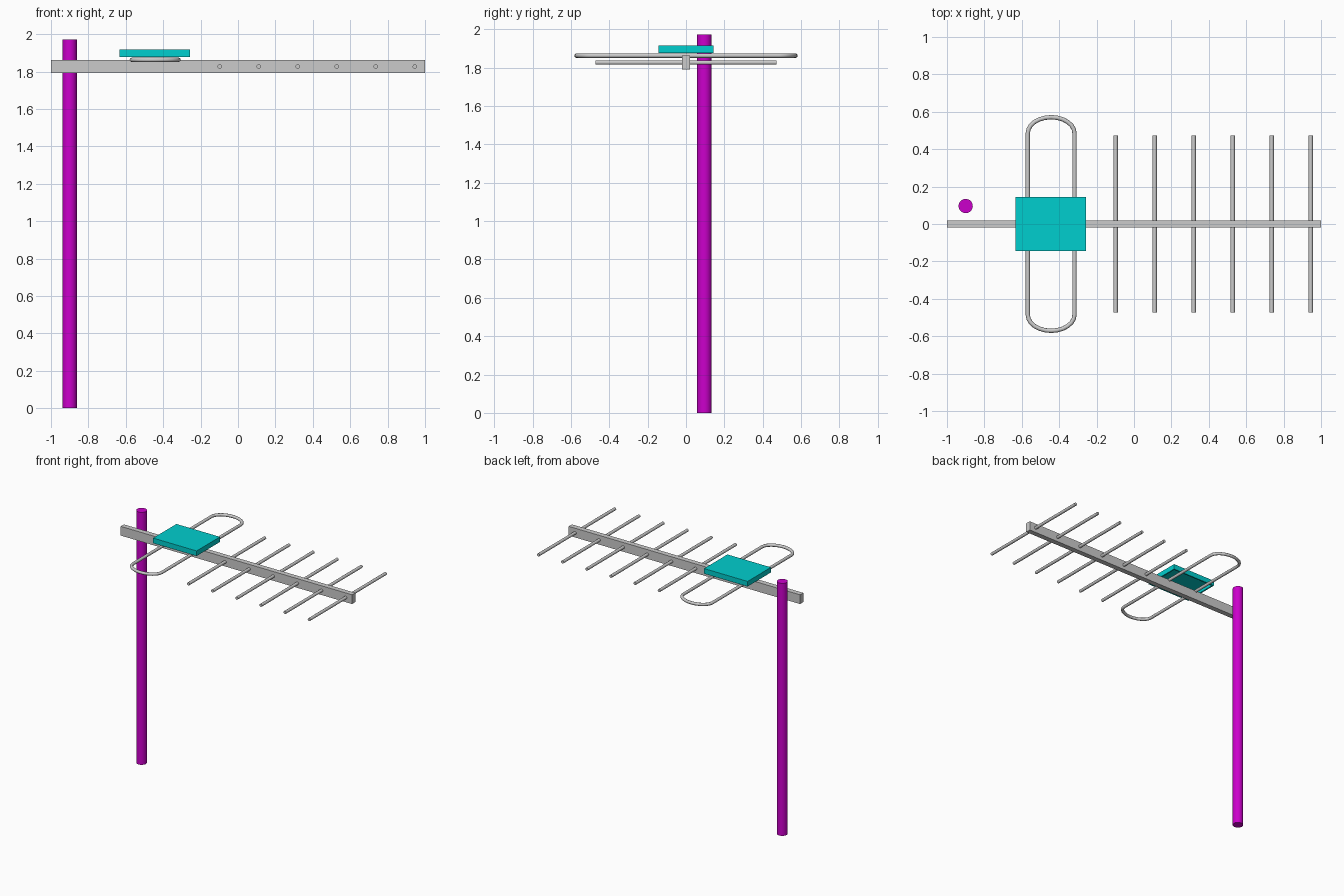
import bpy, bmesh, math
from mathutils import Vector, Matrix

if "Cube" in bpy.data.objects:
    bpy.data.objects.remove(bpy.data.objects["Cube"])


def finish(name, bm, colour=None, smooth=False):
    bmesh.ops.recalc_face_normals(bm, faces=bm.faces)
    mesh = bpy.data.meshes.new(name)
    bm.to_mesh(mesh)
    bm.free()
    obj = bpy.data.objects.new(name, mesh)
    bpy.context.collection.objects.link(obj)
    if colour:
        mat = bpy.data.materials.new(name + "_colour")
        mat.diffuse_color = colour
        mat.use_nodes = True
        mat.node_tree.nodes["Principled BSDF"].inputs["Base Color"].default_value = mat.diffuse_color
        mesh.materials.append(mat)
    if smooth:
        bpy.ops.object.select_all(action='DESELECT')
        obj.select_set(True)
        bpy.context.view_layer.objects.active = obj
        bpy.ops.object.shade_smooth_by_angle(angle=math.radians(40))
    return obj


def box(lo, hi):
    bm = bmesh.new()
    lo, hi = Vector(lo), Vector(hi)
    mat = Matrix.Translation((lo + hi) / 2) @ Matrix.Diagonal((*(hi - lo), 1))
    bmesh.ops.create_cube(bm, size=1, matrix=mat)
    return bm


def cylinder(name, centre, radius, length, sides, axis='Z', colour=None):
    bm = bmesh.new()
    mat = Matrix.Translation(centre)
    if axis == 'Y':
        mat = mat @ Matrix.Rotation(math.pi / 2, 4, 'X')
    bmesh.ops.create_cone(bm, cap_ends=True, segments=sides, radius1=radius,
                          radius2=radius, depth=length, matrix=mat)
    return finish(name, bm, colour, smooth=True)


# Upright mast beside the boom
cylinder("mast", (-0.9, 0.096, 0.986), 0.038, 1.972, 32, colour=(0.6, 0.0, 0.6, 1))

# Horizontal boom
finish("boom", box((-1, -0.02, 1.791), (1, 0.02, 1.863)))

# Six director rods through the boom
for i in range(6):
    cylinder(f"director_rod_{i + 1}", (-0.098 + i * 0.2086, 0, 1.827),
             0.0115, 0.946, 16, axis='Y')

# Folded dipole: closed loop with rounded ends, swept as a round tube
cx, cz, half_w, straight, cap, tube = -0.443, 1.863, 0.125, 0.485, 0.086, 0.0115
path = []
for side in (1, -1):
    for k in range(13):
        a = math.pi * k / 12
        path.append(Vector((cx + side * half_w * math.cos(a),
                            side * (straight + cap * math.sin(a)), cz)))
bm = bmesh.new()
rings = []
n, sides = len(path), 12
for i, p in enumerate(path):
    before = (p - path[i - 1]).normalized()
    after = (path[(i + 1) % n] - p).normalized()
    tangent = (before + after).normalized()
    outward = Vector((tangent.y, -tangent.x, 0))
    rings.append([bm.verts.new(p + tube * (outward * math.cos(t) + Vector((0, 0, math.sin(t)))))
                  for t in (2 * math.pi * j / sides for j in range(sides))])
for i in range(n):
    a, b = rings[i], rings[(i + 1) % n]
    for j in range(sides):
        k = (j + 1) % sides
        bm.faces.new((a[j], a[k], b[k], b[j]))
finish("dipole_loop", bm, smooth=True)

# Junction cover: shallow box, hollow underneath
bm = box((-0.633, -0.144, 1.877), (-0.257, 0.144, 1.917))
bottom = min(bm.faces, key=lambda f: f.calc_center_median().z)
bmesh.ops.inset_region(bm, faces=[bottom], thickness=0.015)
inner = bmesh.ops.extrude_face_region(bm, geom=[bottom])
bmesh.ops.translate(bm, vec=(0, 0, 0.028),
                    verts=[v for v in inner["geom"] if isinstance(v, bmesh.types.BMVert)])
if bottom.is_valid:
    bmesh.ops.delete(bm, geom=[bottom], context='FACES_ONLY')
finish("junction_cover", bm, (0.0, 0.62, 0.62, 1))
